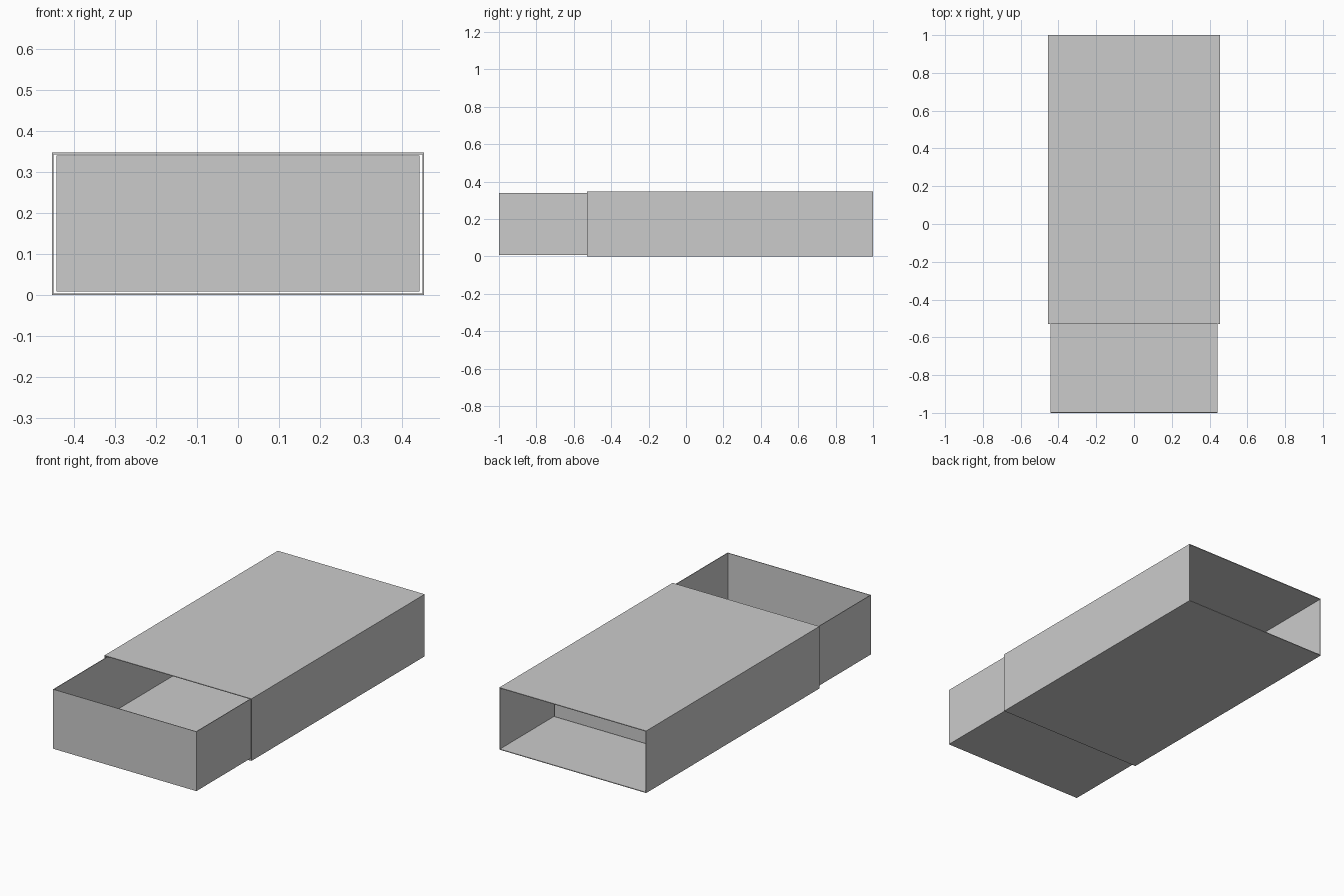
import bpy, bmesh

if "Cube" in bpy.data.objects:
    bpy.data.objects.remove(bpy.data.objects["Cube"])

SLEEVE_WALL = 0.004
TRAY_WALL = 0.005


def make_object(name, bm):
    bmesh.ops.recalc_face_normals(bm, faces=bm.faces)
    mesh = bpy.data.meshes.new(name)
    bm.to_mesh(mesh)
    bm.free()
    obj = bpy.data.objects.new(name, mesh)
    bpy.context.collection.objects.link(obj)
    return obj


def rect(bm, x, z0, z1, y):
    """Rectangle of vertices facing along y."""
    return [bm.verts.new((sx, y, z)) for sx, z in ((-x, z0), (x, z0), (x, z1), (-x, z1))]


def bridge(bm, a, b):
    for i in range(4):
        j = (i + 1) % 4
        bm.faces.new((a[i], a[j], b[j], b[i]))


# Sleeve: rectangular tube, open at the front and back
bm = bmesh.new()
t = SLEEVE_WALL
x, top, front, back = 0.454, 0.347, -0.53, 1.0
outer_f, outer_b = rect(bm, x, 0, top, front), rect(bm, x, 0, top, back)
inner_f, inner_b = rect(bm, x - t, t, top - t, front), rect(bm, x - t, t, top - t, back)
for a, b in ((outer_f, outer_b), (outer_b, inner_b), (inner_b, inner_f), (inner_f, outer_f)):
    bridge(bm, a, b)
make_object("sleeve", bm)

# Tray: open-topped box, slid partly out of the front
bm = bmesh.new()
x, bottom, top, front, back = 0.443, 0.008, 0.340, -1.0, 0.53
bmesh.ops.create_cube(bm, size=1)
for v in bm.verts:
    v.co = (v.co.x * 2 * x,
            v.co.y * (back - front) + (front + back) / 2,
            v.co.z * (top - bottom) + (top + bottom) / 2)
bm.normal_update()
lid = max(bm.faces, key=lambda f: f.calc_center_median().z)
bmesh.ops.inset_region(bm, faces=[lid], thickness=TRAY_WALL)
for v in lid.verts:  # rim is inset, so extrude the middle down to the floor
    v.co.z = top
hole = bmesh.ops.extrude_discrete_faces(bm, faces=[lid])["faces"][0]
for v in hole.verts:
    v.co.z = bottom + TRAY_WALL
make_object("tray", bm)
